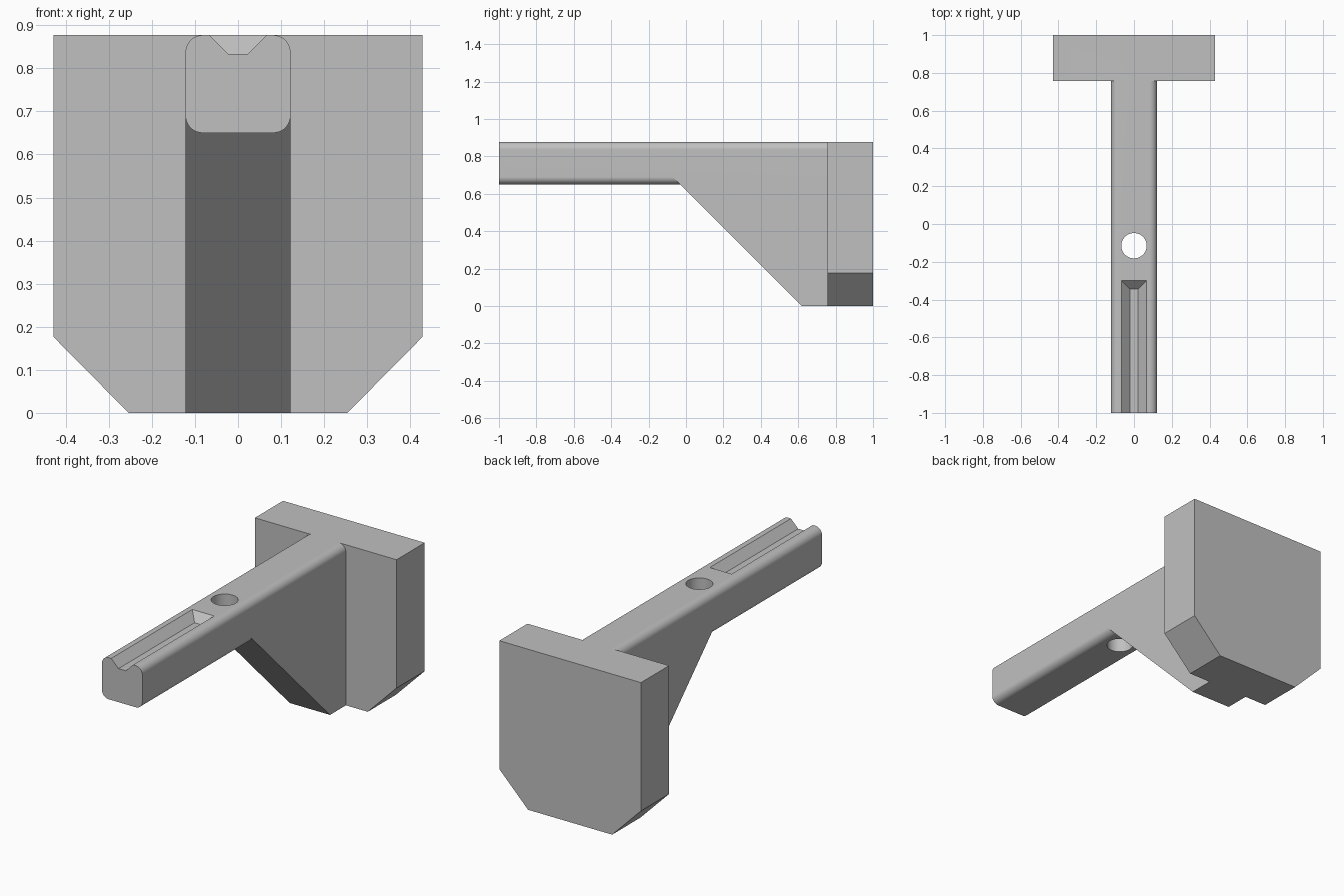
import bpy, bmesh, math
from mathutils import Vector

cube = bpy.data.objects.get("Cube")
if cube:
    bpy.data.objects.remove(cube, do_unlink=True)

TOP = 0.877          # top of the whole bracket
ARM_HALF = 0.122     # half width of arm and brace
ARM_LOW = 0.65       # underside of the arm
ROUND = 0.04         # edge radius of the arm
PLATE_Y = 0.757      # front of the back plate

grey = bpy.data.materials.new("light grey")
grey.use_nodes = True
grey.diffuse_color = (0.53, 0.53, 0.53, 1)
grey.node_tree.nodes["Principled BSDF"].inputs["Base Color"].default_value = grey.diffuse_color


def loft(name, start, end):
    """Closed solid between two matching loops of points."""
    bm = bmesh.new()
    a = [bm.verts.new(p) for p in start]
    b = [bm.verts.new(p) for p in end]
    bm.faces.new(a)
    bm.faces.new(b)
    for i in range(len(a)):
        j = (i + 1) % len(a)
        bm.faces.new((a[i], a[j], b[j], b[i]))
    bmesh.ops.recalc_face_normals(bm, faces=bm.faces[:])
    mesh = bpy.data.meshes.new(name)
    bm.to_mesh(mesh)
    bm.free()
    mesh.materials.append(grey)
    obj = bpy.data.objects.new(name, mesh)
    bpy.context.collection.objects.link(obj)
    return obj


def combine(target, other, operation):
    """Apply a boolean and discard the helper."""
    bpy.context.view_layer.objects.active = target
    mod = target.modifiers.new("boolean", "BOOLEAN")
    mod.operation, mod.object, mod.solver = operation, other, "EXACT"
    bpy.ops.object.modifier_apply(modifier=mod.name)
    bpy.data.objects.remove(other, do_unlink=True)


# Arm with rounded long edges
section = [(-ARM_HALF, ARM_LOW), (ARM_HALF, ARM_LOW), (ARM_HALF, TOP), (-ARM_HALF, TOP)]
bracket = loft("bracket", [(x, -1, z) for x, z in section], [(x, 0.9, z) for x, z in section])
bm = bmesh.new()
bm.from_mesh(bracket.data)
long_edges = [e for e in bm.edges if abs(e.verts[0].co.y - e.verts[1].co.y) > 1]
bmesh.ops.bevel(bm, geom=long_edges, offset=ROUND, segments=8, profile=0.5, affect="EDGES")
bm.to_mesh(bracket.data)
bm.free()

# Sloping brace under the arm
side = [(0.62, 0), (0.9, 0), (0.9, ARM_LOW + ROUND), (-0.07, ARM_LOW + ROUND)]
brace = loft("brace", [(-ARM_HALF, y, z) for y, z in side], [(ARM_HALF, y, z) for y, z in side])
combine(bracket, brace, "UNION")

# Back plate with clipped lower corners
half = [(0.254, 0), (0.428, 0.176), (0.428, TOP)]
outline = half + [(-x, z) for x, z in reversed(half)]
plate = loft("back_plate", [(x, PLATE_Y, z) for x, z in outline], [(x, 1, z) for x, z in outline])
combine(bracket, plate, "UNION")

# Tapered groove open at the front tip
def groove_loop(width, end_y, z):
    return [(-width, -1.1, z), (width, -1.1, z), (width, end_y, z), (-width, end_y, z)]

groove = loft("groove_cutter", groove_loop(0.022, -0.344, 0.833), groove_loop(0.086, -0.28, TOP + 0.02))
combine(bracket, groove, "DIFFERENCE")

# Round hole through the arm
ring = [(0.067 * math.cos(a), -0.115 + 0.067 * math.sin(a))
        for a in (math.tau * i / 48 for i in range(48))]
hole = loft("hole_cutter", [(x, y, 0.5) for x, y in ring], [(x, y, 1) for x, y in ring])
combine(bracket, hole, "DIFFERENCE")

# Smooth rounded edges, flat faces elsewhere
bpy.ops.object.select_all(action="DESELECT")
bracket.select_set(True)
bpy.context.view_layer.objects.active = bracket
bpy.ops.object.shade_smooth_by_angle(angle=math.radians(30))
normals = bracket.modifiers.new("even shading", "WEIGHTED_NORMAL")
normals.keep_sharp = True
